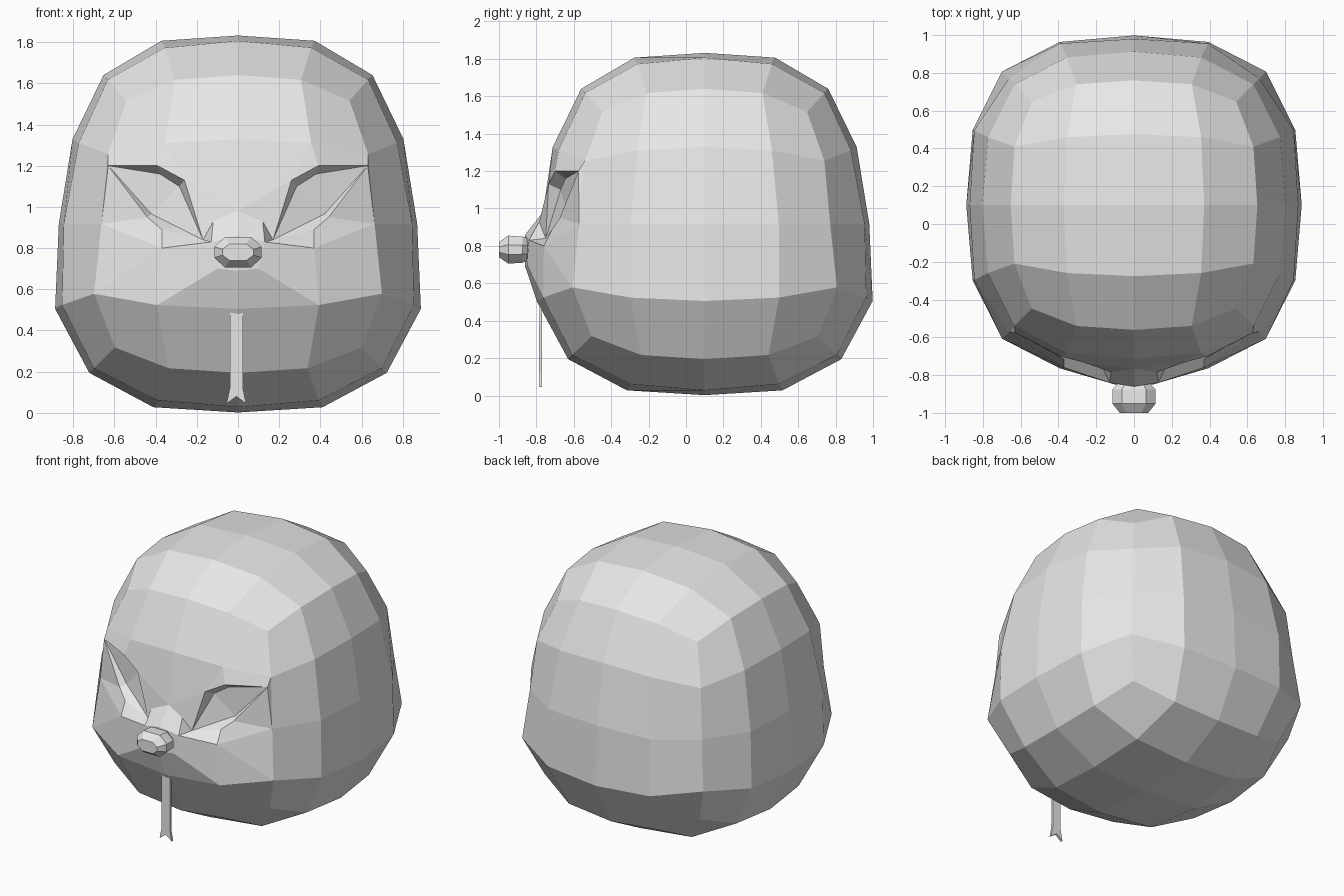
import bpy, bmesh

if "Cube" in bpy.data.objects:
    bpy.data.objects.remove(bpy.data.objects["Cube"])

grey = bpy.data.materials.new("plain grey")
grey.diffuse_color = (0.8, 0.8, 0.8, 1)
grey.use_nodes = True
grey.node_tree.nodes["Principled BSDF"].inputs["Base Color"].default_value = grey.diffuse_color


def make_object(name, bm):
    bmesh.ops.remove_doubles(bm, verts=bm.verts, dist=0.0005)
    bmesh.ops.recalc_face_normals(bm, faces=bm.faces)
    mesh = bpy.data.meshes.new(name)
    bm.to_mesh(mesh)
    bm.free()
    mesh.materials.append(grey)
    obj = bpy.data.objects.new(name, mesh)
    bpy.context.collection.objects.link(obj)
    return obj


# Rounded cube: offset of each grid step, keyed by the kind of grid point
STEPS = {
    (2, 0, 0): {0: 0, 2: 1.0},
    (2, 1, 0): {0: 0, 1: 0.45, 2: 0.972},
    (2, 1, 1): {1: 0.43, 2: 0.935},
    (2, 2, 0): {0: 0, 2: 0.79},
    (2, 2, 1): {1: 0.37, 2: 0.765},
    (2, 2, 2): {2: 0.655},
}


def head_point(i, j, k):
    kind = tuple(sorted((abs(i), abs(j), abs(k)), reverse=True))
    x, y, z = ((1 if c > 0 else -1) * STEPS[kind][abs(c)] for c in (i, j, k))
    taper = 1 if k == 0 else (0.95 if k > 0 else 1.05)
    if k == 0 and kind == (2, 2, 0):
        taper = 0.965
    return (0.87 * x * taper, 0.1 + 0.88 * y * taper, 0.917 + 0.915 * z)


# Head shell, leaving the middle of the front open for the face
bm = bmesh.new()
for axis in range(3):
    for side in (-2, 2):
        for a in range(-2, 2):
            for b in range(-2, 2):
                if axis == 1 and side == -2 and b in (-1, 0):
                    continue
                corners = []
                for u, v in ((a, b), (a + 1, b), (a + 1, b + 1), (a, b + 1)):
                    g = [u, v]
                    g.insert(axis, side)
                    corners.append(bm.verts.new(head_point(*g)))
                bm.faces.new(corners)

# Right half of the face: brow, recessed eye, cheek ledge and snout
P = {
    "A0": head_point(0, -2, 1), "A1": head_point(1, -2, 1), "A2": head_point(2, -2, 1),
    "B2": head_point(2, -2, 0),
    "C0": head_point(0, -2, -1), "C1": head_point(1, -2, -1), "C2": head_point(2, -2, -1),
    "D": (0.63, -0.575, 1.2), "E": (0.39, -0.70, 1.2), "F": (0.26, -0.735, 1.13),
    "G": (0.17, -0.75, 0.84), "E1": (0.38, -0.645, 1.16), "F1": (0.285, -0.67, 1.1),
    "H": (0.29, -0.69, 0.9), "I": (0.42, -0.63, 0.965), "I2": (0.44, -0.675, 0.95),
    "J": (0.37, -0.715, 0.89), "K": (0.37, -0.76, 0.8),
    "N0": (0, -0.765, 0.98), "N1": (0.12, -0.785, 0.93), "N2": (0.13, -0.84, 0.83),
    "N3": (0, -0.86, 0.86), "M0": (0, -0.86, 0.69), "M1": (0.1, -0.85, 0.7),
}
FACES = [
    "A0 A1 F N0", "A1 E F", "A1 A2 D E",                     # brow
    "A2 B2 D", "D B2 I2", "B2 K J I2", "B2 C2 K",            # temple and cheek
    "C2 C1 K", "C1 M1 N2 K", "C0 M0 M1 C1",                  # lower face
    "M0 N3 N2 M1", "N0 N1 N2 N3", "N0 F G N1", "N1 G N2",    # snout
    "G J K N2", "G H J", "H I I2 J", "I D I2",               # cheek ledge
    "D E E1", "E F F1 E1", "F G F1",                         # eye rim
    "D E1 F1 I", "F1 G H I",                                 # eye panel
]
for sx in (1, -1):
    for face in FACES:
        bm.faces.new([bm.verts.new((sx * P[n][0], P[n][1], P[n][2])) for n in face.split()])
make_object("head", bm)

# Nose: eight-sided rings along y
bm = bmesh.new()
rings = []
for y, rx, rz in ((-0.84, 0.08, 0.06), (-0.875, 0.115, 0.07),
                  (-0.95, 0.115, 0.075), (-1.0, 0.075, 0.04)):
    octagon = ((1, 0.35), (0.55, 1), (-0.55, 1), (-1, 0.35),
               (-1, -0.35), (-0.55, -1), (0.55, -1), (1, -0.35))
    rings.append([bm.verts.new((rx * u, y, 0.78 + rz * v)) for u, v in octagon])
for r, s in zip(rings, rings[1:]):
    for n in range(8):
        m = (n + 1) % 8
        bm.faces.new((r[n], r[m], s[m], s[n]))
bm.faces.new(rings[0])
bm.faces.new(rings[-1])
make_object("nose", bm)

# Forked tongue: a thin strip with a notched tip
bm = bmesh.new()
rows = []
for half, y, z_side, z_mid in ((0.028, -0.745, 0.55, 0.55), (0.032, -0.777, 0.52, 0.52),
                               (0.032, -0.777, 0.12, 0.12), (0.047, -0.777, 0.045, 0.08)):
    rows.append([bm.verts.new((-0.008 + s * half, y, z_mid if s == 0 else z_side))
                 for s in (-1, 0, 1)])
for r, s in zip(rows, rows[1:]):
    for n in range(2):
        bm.faces.new((r[n], r[n + 1], s[n + 1], s[n]))
tongue = make_object("tongue", bm)
solid = tongue.modifiers.new("thickness", 'SOLIDIFY')
solid.thickness = 0.016
solid.offset = 0
